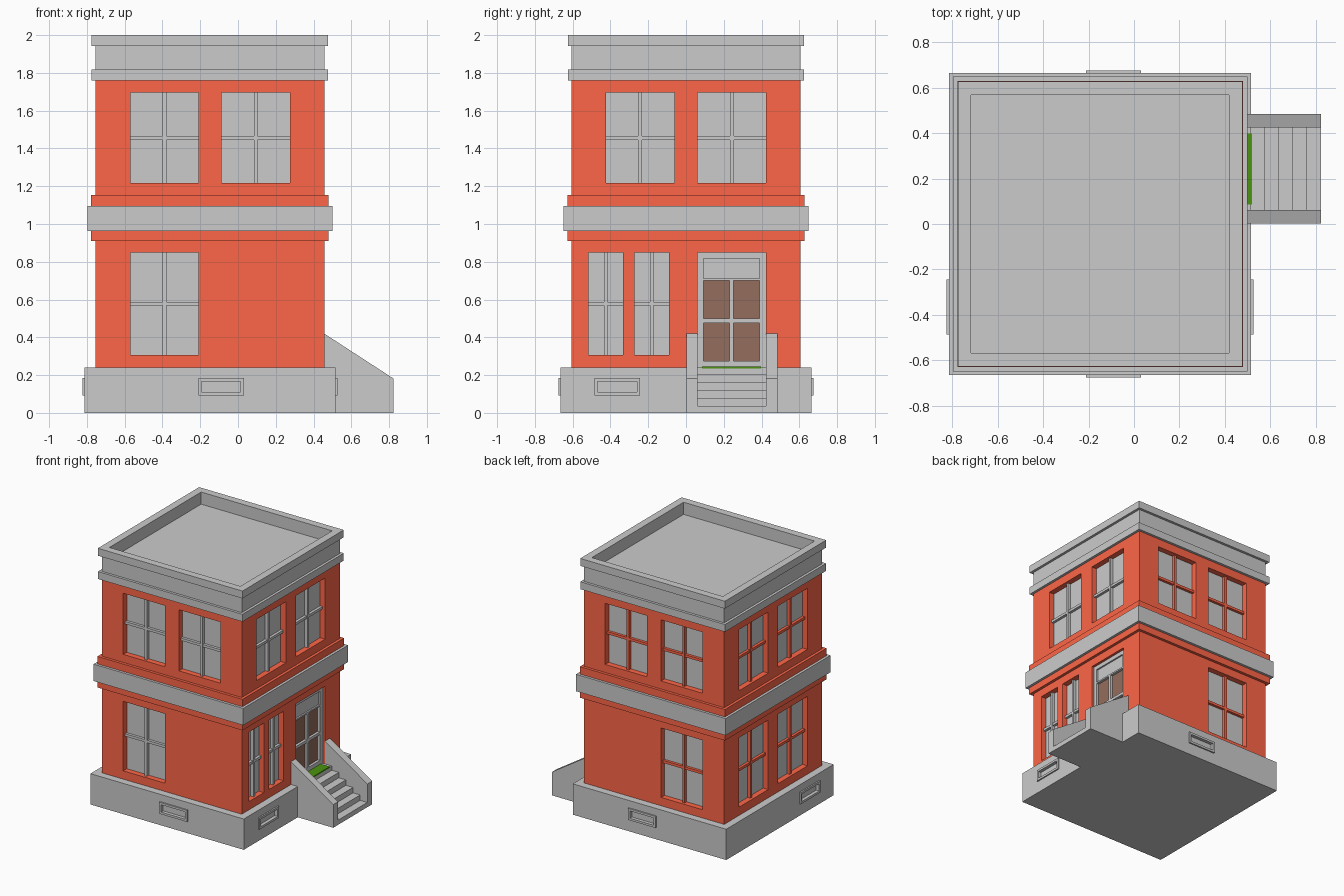
import bpy, bmesh

if "Cube" in bpy.data.objects:
    bpy.data.objects.remove(bpy.data.objects["Cube"])

CX = -0.149          # building centre in x
WALL, BASE = 0.606, 0.664


def material(name, rgb):
    m = bpy.data.materials.new(name)
    m.diffuse_color = (*rgb, 1)
    m.use_nodes = True
    m.node_tree.nodes["Principled BSDF"].inputs["Base Color"].default_value = m.diffuse_color
    return m


BRICK = material("brick", (1.0, 0.133, 0.064))
BROWN = material("brown", (0.296, 0.155, 0.107))
GREEN = material("green", (0.068, 0.296, 0.004))


def finish(name, bm, mat=None):
    bmesh.ops.recalc_face_normals(bm, faces=bm.faces)
    me = bpy.data.meshes.new(name)
    bm.to_mesh(me)
    bm.free()
    if mat:
        me.materials.append(mat)
    ob = bpy.data.objects.new(name, me)
    bpy.context.collection.objects.link(ob)
    return ob


def boxes(name, spans, mat=None):
    """One object from boxes given as (x0, x1, y0, y1, z0, z1)."""
    bm = bmesh.new()
    for x0, x1, y0, y1, z0, z1 in spans:
        vs = bmesh.ops.create_cube(bm, size=1)["verts"]
        for v in vs:
            v.co = (x1 if v.co.x > 0 else x0, y1 if v.co.y > 0 else y0, z1 if v.co.z > 0 else z0)
    return finish(name, bm, mat)


def square_loft(name, profile, mat=None):
    """Square rings of (half width, z), bridged and capped."""
    bm = bmesh.new()
    rings = [[bm.verts.new((CX + sx * h, sy * h, z)) for sx, sy in ((-1, -1), (1, -1), (1, 1), (-1, 1))]
             for h, z in profile]
    for a, b in zip(rings, rings[1:]):
        for i in range(4):
            j = (i + 1) % 4
            bm.faces.new((a[i], a[j], b[j], b[i]))
    bm.faces.new(rings[0][::-1])
    bm.faces.new(rings[-1])
    return finish(name, bm, mat)


def extrude_xz(name, profile, y0, y1):
    bm = bmesh.new()
    f = bm.faces.new([bm.verts.new((x, y0, z)) for x, z in profile])
    ext = bmesh.ops.extrude_face_region(bm, geom=[f])["geom"]
    bmesh.ops.translate(bm, vec=(0, y1 - y0, 0), verts=[v for v in ext if isinstance(v, bmesh.types.BMVert)])
    return finish(name, bm)


def on_side(side, u0, u1, z0, z1, d0, d1):
    """Box on a wall: u along the wall, d outward from the centre."""
    s = 1 if side in ("right", "back") else -1
    a, b = sorted((s * d0, s * d1))
    if side in ("front", "back"):
        return (u0, u1, a, b, z0, z1)
    return (CX + a, CX + b, u0, u1, z0, z1)


def cut(ob, spans):
    cutter = boxes("cutter", spans, ob.data.materials[0] if ob.data.materials else None)
    cutter.hide_render = True
    mod = ob.modifiers.new("openings", "BOOLEAN")
    mod.operation, mod.solver, mod.object = "DIFFERENCE", "EXACT", cutter
    bpy.context.view_layer.objects.active = ob
    bpy.ops.object.modifier_apply(modifier=mod.name)
    bpy.data.objects.remove(cutter)


# Stacked masonry
base = square_loft("base", [(BASE, 0), (BASE, 0.241)])
walls = square_loft("brick_walls", [(WALL, 0.241), (WALL, 0.911), (0.628, 0.911), (0.628, 1.154),
                                    (WALL, 1.154), (WALL, 1.76)], BRICK)
square_loft("middle_band", [(0.648, 0.964), (0.648, 1.096)])
square_loft("parapet", [(0.626, 1.76), (0.626, 1.818), (0.606, 1.818), (0.606, 1.942),
                        (0.626, 1.942), (0.626, 2.0), (0.567, 2.0), (0.567, 1.905)])

# Window openings (u0, u1, z0, z1) for every wall
UP, LOW = (1.217, 1.695), (0.306, 0.849)
x_left, x_right = (-0.569, -0.209), (-0.087, 0.275)
y_near, y_far = (-0.424, -0.062), (0.062, 0.424)
windows = {
    "front": [x_left + UP, x_right + UP, x_left + LOW],
    "back": [x_left + UP, x_right + UP, x_left + LOW],
    "left": [y_near + UP, y_far + UP, y_near + LOW, y_far + LOW],
    "right": [y_near + UP, y_far + UP, (-0.516, -0.333) + LOW, (-0.272, -0.09) + LOW],
}
DEEP = WALL - 0.05
DOOR = (0.062, 0.424, 0.23, 0.849)
openings = [on_side(s, *w, DEEP, WALL + 0.05) for s, ws in windows.items() for w in ws]
cut(walls, openings + [on_side("right", *DOOR, DEEP, WALL + 0.05)])

# Panes and glazing bars
for side, ws in windows.items():
    panes, bars = [], []
    for u0, u1, z0, z1 in ws:
        um, zm, r = (u0 + u1) / 2, (z0 + z1) / 2, 0.010
        panes.append(on_side(side, u0, u1, z0, z1, DEEP - 0.01, DEEP + 0.006))
        bars.append(on_side(side, um - r, um + r, z0, z1, DEEP, DEEP + 0.03))
        bars.append(on_side(side, u0, u1, zm - r, zm + r, DEEP, DEEP + 0.027))
    boxes(f"window_panes_{side}", panes)
    boxes(f"window_bars_{side}", bars, BRICK if side in ("back", "left") else None)

# Door: frame, transom and four brown panels
F0, F1 = DEEP - 0.01, DEEP + 0.03
frame = [(0.062, 0.092, 0.241, 0.849), (0.39, 0.424, 0.241, 0.849), (0.092, 0.39, 0.817, 0.849),
         (0.092, 0.39, 0.70, 0.712), (0.092, 0.39, 0.241, 0.276),
         (0.23, 0.252, 0.276, 0.70), (0.092, 0.39, 0.477, 0.499)]
boxes("door_frame", [on_side("right", *f, F0, F1) for f in frame])
boxes("door_transom", [on_side("right", 0.092, 0.39, 0.712, 0.817, F0, F1 - 0.012)])
boxes("door_panels", [on_side("right", 0.092, 0.39, 0.276, 0.70, F0, F1 - 0.02)], BROWN)

# Base vents, one per side
vent_frames, vent_holes = [], []
for side in ("front", "back", "left", "right"):
    u0, u1 = (-0.21, 0.031) if side in ("front", "back") else (-0.485, -0.243)
    z0, z1, t = 0.093, 0.184, 0.017
    for f in ((u0, u1, z0, z0 + t), (u0, u1, z1 - t, z1),
              (u0, u0 + t, z0 + t, z1 - t), (u1 - t, u1, z0 + t, z1 - t)):
        vent_frames.append(on_side(side, *f, BASE - 0.005, BASE + 0.011))
    vent_holes.append(on_side(side, u0 + t, u1 - t, z0 + t, z1 - t, BASE - 0.015, BASE + 0.05))
cut(base, vent_holes)
boxes("vent_frames", vent_frames)

# Stairs with sloped side walls and a door mat
steps = [(0.50, 0.0), (0.50, 0.207)]
for i in range(5):
    x, z = 0.576 + 0.0615 * i, 0.207 - 0.0425 * i
    steps += [(x, z), (x, z - 0.0425 if i < 4 else 0.0)]
extrude_xz("stair_steps", steps, 0.05, 0.43)
cheek = [(0.45, 0.0), (0.823, 0.0), (0.823, 0.182), (0.45, 0.424)]
extrude_xz("stair_wall_near", cheek, 0.003, 0.061)
extrude_xz("stair_wall_far", cheek, 0.424, 0.484)
boxes("door_mat", [(0.435, 0.516, 0.086, 0.398, 0.236, 0.246)], GREEN)
